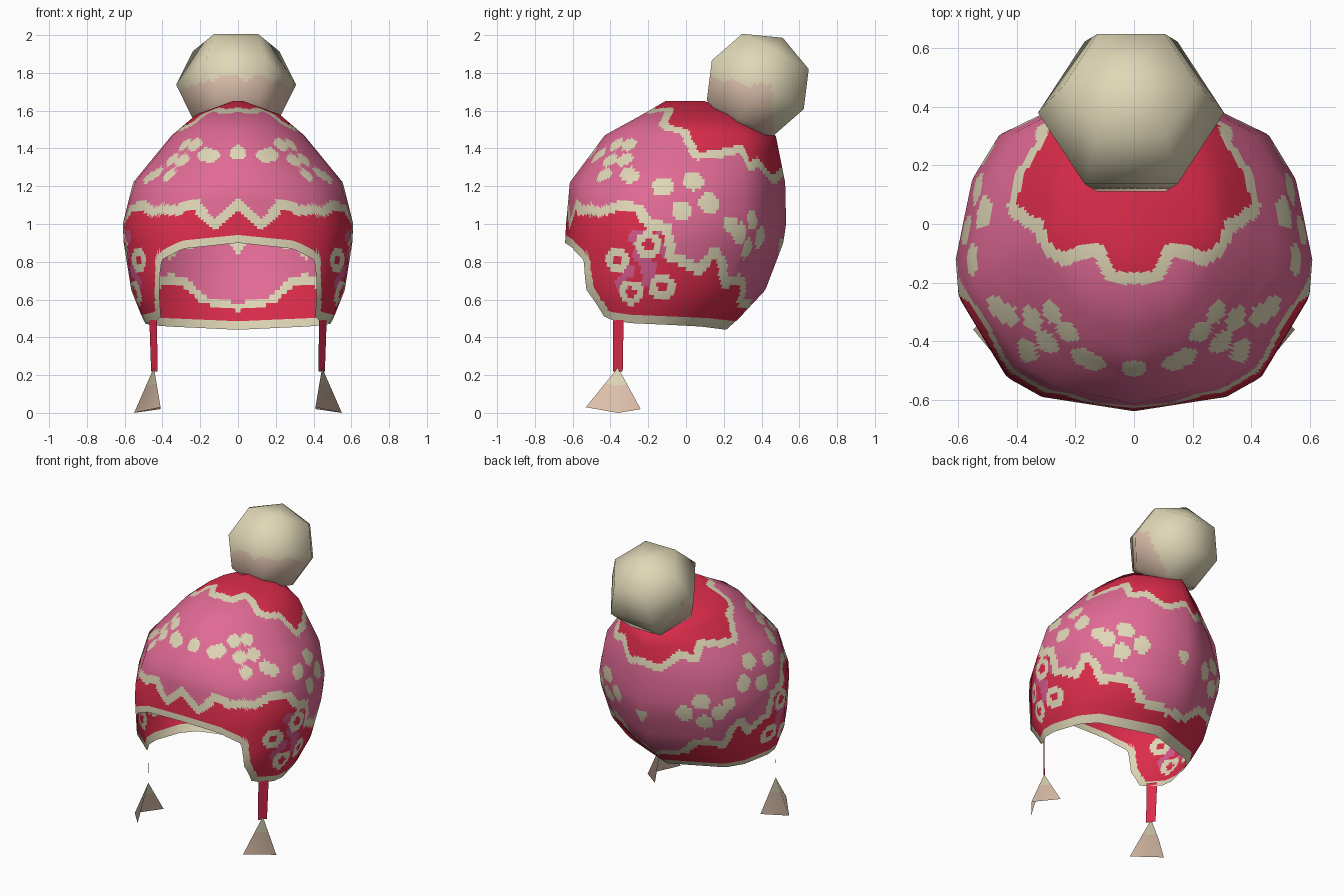
import bpy, bmesh, math
from mathutils import Vector
from mathutils.kdtree import KDTree

cube = bpy.data.objects.get("Cube")
if cube:
    bpy.data.objects.remove(cube, do_unlink=True)


def material(name, rgb):
    m = bpy.data.materials.new(name)
    m.use_nodes = True
    colour = (*rgb, 1)
    m.diffuse_color = colour
    bsdf = m.node_tree.nodes["Principled BSDF"]
    bsdf.inputs["Base Color"].default_value = colour
    bsdf.inputs["Roughness"].default_value = 0.9
    return m


PINK, RED, CREAM, TAN, MAGENTA = range(5)
MATERIALS = [material("pink wool", (.75, .145, .30)),
             material("red wool", (.72, .025, .07)),
             material("cream wool", (.74, .68, .47)),
             material("tan wool", (.73, .53, .41)),
             material("magenta wool", (.64, .10, .26))]


def make(name, verts, faces, rule, normals=None):
    """Mesh object with face colours by rule(face centre), optional soft normals."""
    me = bpy.data.meshes.new(name)
    me.from_pydata(verts, [], faces)
    for m in MATERIALS:
        me.materials.append(m)
    for p in me.polygons:
        p.material_index = rule(p.center)
        p.use_smooth = normals is not None
    if normals:
        me.normals_split_custom_set_from_vertices(normals)
    ob = bpy.data.objects.new(name, me)
    bpy.context.collection.objects.link(ob)
    return ob


def lerp_table(table, t):
    """Piecewise linear lookup; the first column is the key."""
    for lo, hi in zip(table, table[1:]):
        if t <= hi[0]:
            break
    f = (t - lo[0]) / (hi[0] - lo[0])
    return [p + (q - p) * f for p, q in zip(lo[1:], hi[1:])]


def fold(deg):
    return abs((deg + 180) % 360 - 180)


# Hat profile: height, half width, front y, back y, roundness of the front
PROFILE = [(.42, .46, -.55, .19, .85), (.50, .505, -.58, .28, .85), (.65, .565, -.65, .42, .85),
           (.90, .605, -.64, .515, .85), (1.0, .61, -.635, .53, .87),
           (1.22, .555, -.615, .525, 1), (1.47, .35, -.43, .475, 1.12),
           (1.58, .22, -.23, .31, 1.1), (1.65, .03, -.11, .10, 1)]
TOP = 1.65
# Angles of the flat panels' edges, from the front round to the back
PANELS = [0, 28, 43, 79, 90, 115, 131, 180]
# Edge lines as (degrees from the front, height)
RIM = [(0, .90), (25, .87), (40, .81), (45, .65), (54, .51), (62, .49), (80, .475), (180, .44)]
LOWER = [(0, 1.11), (11, 1.0), (15, 1.03), (22, 1.11), (32, 1.07), (40, 1.08), (50, 1.06),
         (62, 1.10), (77, 1.08), (83, 1.0), (92, .98), (96, .83), (104, .80), (112, .75),
         (117, .86), (123, .80), (129, .68), (140, .71), (150, .68), (157, .60), (180, .56)]
UPPER = [(0, 1.605), (25, 1.595), (45, 1.605), (59, 1.605), (66, 1.53), (75, 1.51),
         (92, 1.49), (103, 1.36), (115, 1.37), (130, 1.4), (139, 1.30), (150, 1.33),
         (166, 1.23), (180, 1.28)]


def ring(z):
    """Half width, widest y, depth to the front, depth to the back, front roundness."""
    w, front, back, e = lerp_table(PROFILE, min(max(z, .42), TOP))
    mid = front + (back - front) * .44
    return w, mid, mid - front, back - mid, e


def smooth_point(deg, z):
    w, mid, fore, aft, e = ring(z)
    s, c = math.sin(math.radians(deg)), math.cos(math.radians(deg))
    if c > 0:
        s, c = math.copysign(abs(s) ** e, s), c ** e
    return Vector((w * s, mid - (fore if c > 0 else aft) * c, z))


def angle_of(co):
    """Degrees from the front, the same on both sides."""
    w, mid, fore, aft, e = ring(co.z)
    u, v = abs(co.x) / w, mid - co.y
    if v > 0:
        u, v = u ** (1 / e), (v / fore) ** (1 / e)
    else:
        v /= aft
    return math.degrees(math.atan2(u, v))


def hat_point(deg, z):
    """Point on the panelled hat."""
    a = fold(deg)
    for lo, hi in zip(PANELS, PANELS[1:]):
        if a <= hi:
            break
    p = smooth_point(lo, z).lerp(smooth_point(hi, z), (a - lo) / (hi - lo))
    if deg % 360 > 180:
        p.x = -p.x
    return p


def hat_normal(deg, z):
    up = smooth_point(deg, min(z + .1, TOP)) - smooth_point(deg, max(z - .1, .42))
    n = (smooth_point(deg + 12, z) - smooth_point(deg - 12, z)).cross(up).normalized()
    return n.lerp(Vector((0, 0, 1)), max(0, (z - 1.5) / .15) * .8).normalized()


def tree(points):
    kd = KDTree(len(points))
    for i, p in enumerate(points):
        kd.insert(p, i)
    kd.balance()
    return lambda co: kd.find(co)[2]


def both_sides(spots):
    return tree([hat_point(s * d, z) for d, z in spots for s in (1, -1)])


def line(table):
    return tree([hat_point(d / 4, lerp_table(table, fold(d / 4))[0]) for d in range(-720, 720)])


# Knitted motifs: small leaves, four-petal flowers, ringed flowers on the flaps
near_leaf = both_sides([
    (0, 1.38), (20, 1.36), (25, 1.37), (180, .89), (124, 1.0),
    (38, 1.42), (50, 1.42), (42, 1.34), (54, 1.34), (46, 1.26), (62, 1.27), (67, 1.25)])
near_petal = both_sides([(104, 1.23), (89, 1.2), (112, 1.11), (99, 1.07),
                         (141, 1.02), (130, .95), (152, .93), (140, .87)])
near_ring = both_sides([(66, .81), (84, .89), (79, .635), (95, .665)])
near_magenta = both_sides([(75, .75), (86, .77), (90, .98), (93, .86), (77, .93),
                           (81, .83), (88, .70), (72, .68)])
near_rim, near_lower, near_upper = line(RIM), line(LOWER), line(UPPER)


def hat_colour(co):
    deg = angle_of(co)
    rim_width = .045 + max(0, co.y) * .1
    if near_rim(co) < rim_width or near_lower(co) < .027 or near_upper(co) < .024:
        return CREAM
    if co.z > lerp_table(UPPER, deg)[0]:
        return RED
    if co.z > lerp_table(LOWER, deg)[0]:
        return CREAM if near_leaf(co) < .045 or near_petal(co) < .056 else PINK
    if .03 < near_ring(co) < .07:
        return CREAM
    return MAGENTA if near_magenta(co) < .043 else RED


# Hat shell: open sheet from the rim up to the crown
COLS, ROWS = 240, 84
verts, normals, faces = [], [], []
for j in range(ROWS + 1):
    for i in range(COLS):
        deg = i * 360 / COLS
        rim = lerp_table(RIM, fold(deg))[0]
        z = rim + (TOP - rim) * math.sin(j / ROWS * math.pi / 2)
        verts.append(hat_point(deg, z))
        normals.append(hat_normal(deg, z))
for j in range(ROWS):
    for i in range(COLS):
        a, b = j * COLS + i, j * COLS + (i + 1) % COLS
        faces.append((a, b, b + COLS, a + COLS))
faces.append(tuple(range(ROWS * COLS, (ROWS + 1) * COLS)))
make("hat_shell", verts, faces, hat_colour, normals)

# Pompom: six-sided ball leaning back, finely divided for its two colours
CENTRE = Vector((-.01, .38, 1.737))
TILT = math.radians(62)
AXIS = Vector((0, math.cos(TILT), math.sin(TILT)))
ACROSS = Vector((0, math.sin(TILT), -math.cos(TILT)))
bm = bmesh.new()
rings = []
for h, r in [(-.28, .005), (-.2, .23), (0, .318), (.2, .23), (.28, .005)]:
    angles = [math.radians(60 * k) for k in range(6)]
    rings.append([bm.verts.new(CENTRE + AXIS * h + ACROSS * (r * math.sin(t))
                               + Vector((r * math.cos(t), 0, 0))) for t in angles])
for lo, hi in zip(rings, rings[1:]):
    for k in range(6):
        n = (k + 1) % 6
        bm.faces.new((lo[k], hi[k], hi[n], lo[n]))
bm.faces.new(rings[0])
bm.faces.new(rings[-1])
bmesh.ops.recalc_face_normals(bm, faces=bm.faces)
bmesh.ops.subdivide_edges(bm, edges=bm.edges, cuts=10, use_grid_fill=True)
bm.verts.index_update()
verts = [v.co.copy() for v in bm.verts]
faces = [[v.index for v in f.verts] for f in bm.faces]
bm.free()


def pompom_colour(co):
    edge = 1.78 - .2 * (co.y - .12) + .02 * math.sin(co.x * 35 + co.y * 25)
    return TAN if co.z < edge and co.y < .46 else CREAM


make("pompom", verts, faces, pompom_colour, [(v - CENTRE).normalized() for v in verts])

# Cords and tassels on both sides
for side, s in (("left", 1), ("right", -1)):
    cord = [(.43, -.387, .51), (.47, -.33, .51), (.46, -.335, .22), (.425, -.387, .22)]
    make(side + "_cord", [(s * x, y, z) for x, y, z in cord], [(0, 1, 2, 3)], lambda co: RED)
    apex = Vector((.445, -.36, .24))
    base = [Vector(p) for p in ((.41, -.53, .03), (.55, -.36, 0), (.41, -.24, .02))]
    pts = [apex] + [apex.lerp(b, .4) for b in base] + base
    fan = [(0, 1, 2), (0, 2, 3), (1, 4, 5, 2), (2, 5, 6, 3)]
    soft = [Vector((s, (p.y + .36) * 2, .35)).normalized() for p in pts]
    make(side + "_tassel", [(s * p.x, p.y, p.z) for p in pts],
         fan if s > 0 else [f[::-1] for f in fan],
         lambda co: CREAM if co.z > .14 else TAN, soft)
